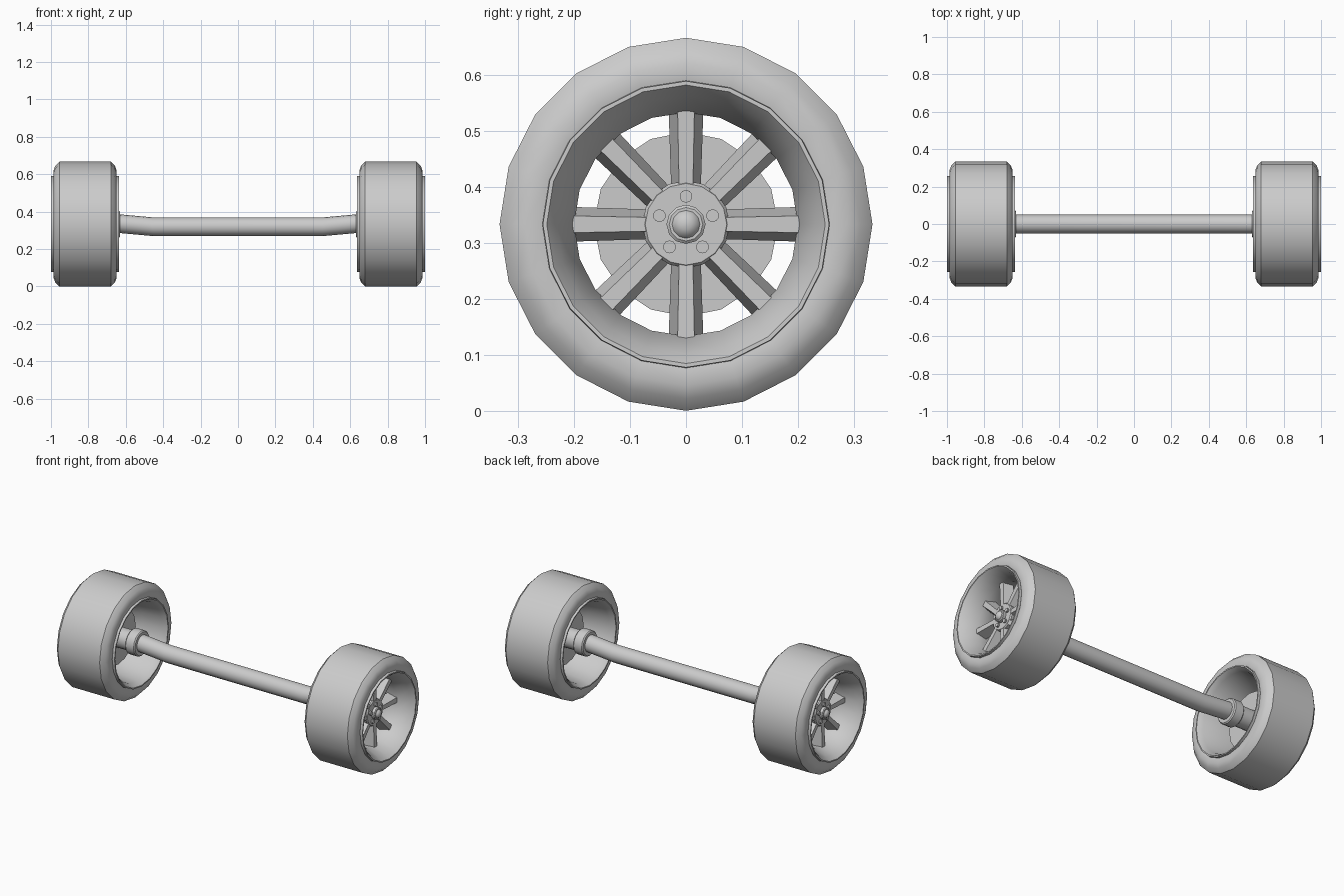
import bpy, bmesh, math
from mathutils import Vector

if "Cube" in bpy.data.objects:
    bpy.data.objects.remove(bpy.data.objects["Cube"])

ZC = 0.3335  # wheel centre height
grey = bpy.data.materials.new("plain grey")
grey.diffuse_color = (0.6, 0.6, 0.6, 1)
grey.use_nodes = True
grey.node_tree.nodes["Principled BSDF"].inputs["Base Color"].default_value = grey.diffuse_color


def finish(name, bm, smooth=True):
    bmesh.ops.recalc_face_normals(bm, faces=bm.faces)
    me = bpy.data.meshes.new(name)
    bm.to_mesh(me)
    bm.free()
    me.materials.append(grey)
    ob = bpy.data.objects.new(name, me)
    bpy.context.collection.objects.link(ob)
    if smooth:
        bpy.ops.object.select_all(action='DESELECT')
        ob.select_set(True)
        bpy.context.view_layer.objects.active = ob
        bpy.ops.object.shade_smooth_by_angle(angle=math.radians(32))
    return ob


def lathe(bm, prof, n, s=1, y=0.0, z=ZC, loop=False):
    """Revolve (x, radius[, z shift]) points about the x direction."""
    rings = []
    for p in prof:
        dz = p[2] if len(p) > 2 else 0
        rings.append([bm.verts.new((s * p[0],
                                    y + p[1] * math.sin(2 * math.pi * i / n),
                                    z + dz + p[1] * math.cos(2 * math.pi * i / n)))
                      for i in range(n)])
    pairs = list(zip(rings, rings[1:]))
    if loop:
        pairs.append((rings[-1], rings[0]))
    for a, b in pairs:
        for i in range(n):
            j = (i + 1) % n
            bm.faces.new((a[i], a[j], b[j], b[i]))
    if not loop:
        bm.faces.new(rings[0])
        bm.faces.new(rings[-1])


def turned(name, prof, n, s, loop=False):
    bm = bmesh.new()
    lathe(bm, prof, n, s, loop=loop)
    return finish(name, bm)


TYRE = [(0.655, 0.244), (0.65, 0.258), (0.649, 0.288), (0.658, 0.312), (0.680, 0.3335),
        (0.955, 0.3335), (0.977, 0.312), (0.986, 0.288), (0.985, 0.258), (0.98, 0.244)]
RIM = [(0.975, 0.250), (0.985, 0.257), (1.0, 0.256), (1.0, 0.249), (0.975, 0.231),
       (0.90, 0.200), (0.83, 0.200), (0.78, 0.216), (0.665, 0.230), (0.636, 0.249),
       (0.636, 0.256), (0.65, 0.257), (0.66, 0.250)]

for side, s in (("left", -1), ("right", 1)):
    turned(side + "_tyre", TYRE, 20, s, True)
    turned(side + "_rim", RIM, 20, s, True)

    # Eight tapered spokes with sloping flanks
    bm = bmesh.new()
    for k in range(8):
        a = k * math.pi / 4
        rad = Vector((0, math.sin(a), math.cos(a)))
        tan = Vector((0, math.cos(a), -math.sin(a)))
        ends = []
        for r, back, front, x1 in ((0.05, 0.026, 0.012, 0.903), (0.203, 0.031, 0.015, 0.908)):
            ends.append([bm.verts.new(Vector((s * x, 0, ZC)) + rad * r + tan * w)
                         for x, w in ((0.85, -back), (0.85, back), (x1, front), (x1, -front))])
        bm.faces.new(ends[0])
        bm.faces.new(ends[1])
        for i in range(4):
            j = (i + 1) % 4
            bm.faces.new((ends[0][i], ends[0][j], ends[1][j], ends[1][i]))
    finish(side + "_spokes", bm, False)

    # Hub plate and domed centre cap
    turned(side + "_hub", [(0.80, 0.06), (0.84, 0.076), (0.898, 0.078), (0.905, 0.073)], 16, s)
    turned(side + "_centre_cap", [(0.90, 0.035), (0.922, 0.035), (0.926, 0.030), (0.926, 0.025),
                                  (0.934, 0.020), (0.939, 0.010), (0.940, 0.002)], 12, s)

    # Five wheel bolts
    bm = bmesh.new()
    for k in range(5):
        a = k * 2 * math.pi / 5
        lathe(bm, [(0.895, 0.0115), (0.916, 0.0115)], 10, s,
              0.05 * math.sin(a), ZC + 0.05 * math.cos(a))
    finish(side + "_wheel_bolts", bm)

    # Brake disc, stub shaft and collar behind the spokes
    turned(side + "_brake_disc", [(0.79, 0.165), (0.812, 0.165)], 16, s)
    turned(side + "_stub_shaft", [(0.68, 0.058), (0.83, 0.058)], 16, s)
    turned(side + "_collar", [(0.632, 0.068), (0.638, 0.074), (0.69, 0.074), (0.696, 0.068)], 16, s)

# Axle beam, dropped slightly in the middle
turned("axle", [(-0.66, 0.05, 0.003), (-0.62, 0.05, 0.001), (-0.455, 0.05, -0.014),
                (0.455, 0.05, -0.014), (0.62, 0.05, 0.001), (0.66, 0.05, 0.003)], 16, 1)
